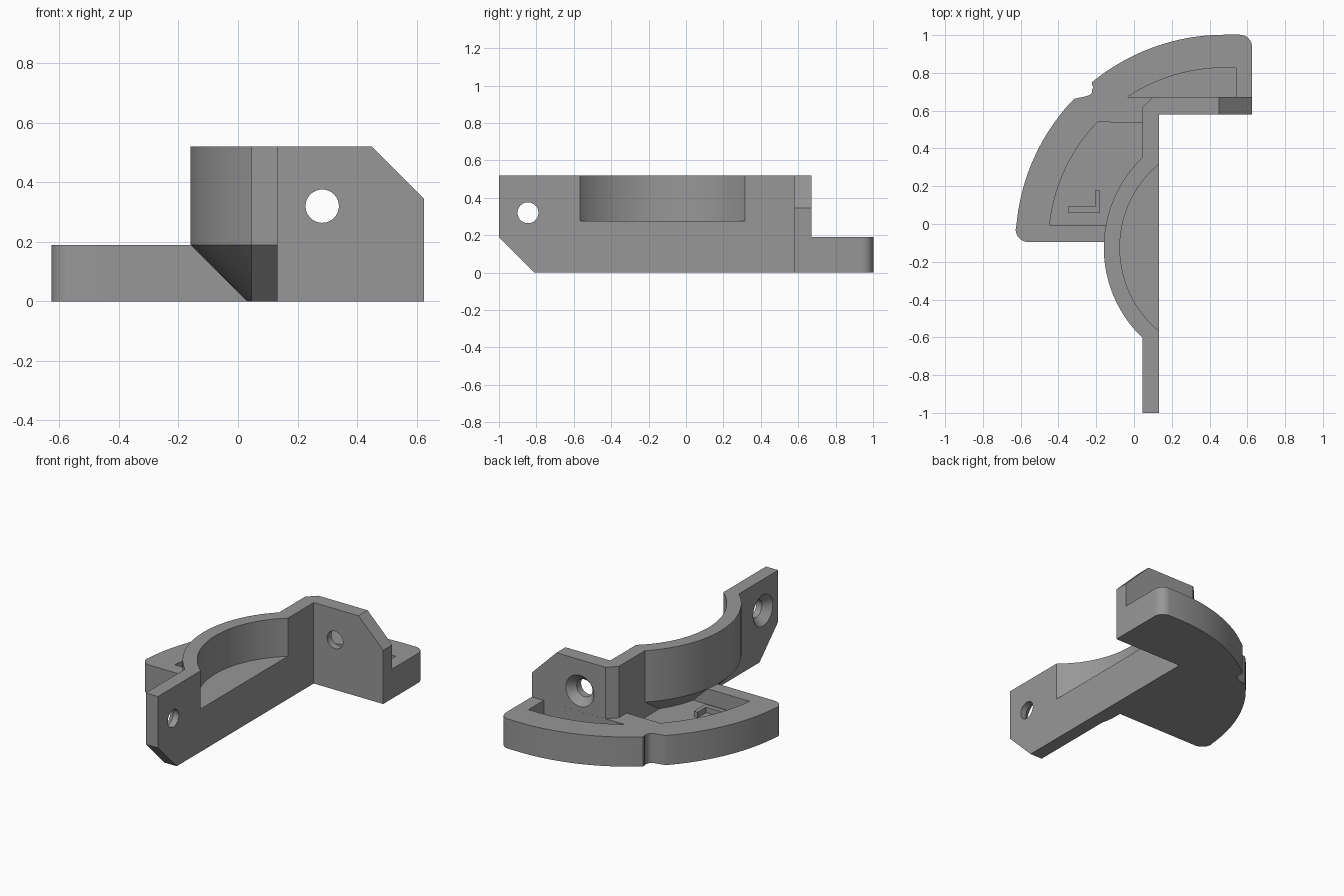
import bpy, bmesh, math
from mathutils import Vector, Matrix

if "Cube" in bpy.data.objects:
    bpy.data.objects.remove(bpy.data.objects["Cube"])

grey = bpy.data.materials.new("grey_plastic")
grey.diffuse_color = (0.31, 0.31, 0.31, 1)
grey.use_nodes = True
grey.node_tree.nodes["Principled BSDF"].inputs["Base Color"].default_value = grey.diffuse_color


def finish(name, bm):
    bmesh.ops.recalc_face_normals(bm, faces=bm.faces)
    mesh = bpy.data.meshes.new(name)
    bm.to_mesh(mesh)
    bm.free()
    mesh.materials.append(grey)
    obj = bpy.data.objects.new(name, mesh)
    bpy.context.collection.objects.link(obj)
    return obj


def prism(name, pts, lo, hi, axis="z"):
    """Extrude a 2D outline along an axis (x: pts are y,z; y: pts are x,z)."""
    place = {"z": lambda a, b, c: (a, b, c),
             "y": lambda a, b, c: (a, c, b),
             "x": lambda a, b, c: (c, a, b)}[axis]
    bm = bmesh.new()
    face = bm.faces.new([bm.verts.new(place(a, b, lo)) for a, b in pts])
    ext = bmesh.ops.extrude_face_region(bm, geom=[face])
    shift = Vector(place(0, 0, hi - lo))
    bmesh.ops.translate(bm, vec=shift, verts=[v for v in ext["geom"] if isinstance(v, bmesh.types.BMVert)])
    return finish(name, bm)


def arc(cx, cy, r, a0, a1, n):
    return [(cx + r * math.cos(math.radians(a0 + (a1 - a0) * i / n)),
             cy + r * math.sin(math.radians(a0 + (a1 - a0) * i / n))) for i in range(n + 1)]


def lathe(name, profile, matrix, n=48):
    """Closed solid of revolution from (radius, height) rings, placed by matrix."""
    bm = bmesh.new()
    rings = [[bm.verts.new((x, y, h)) for x, y in arc(0, 0, r, 0, 360, n)[:-1]] for r, h in profile]
    for a, b in zip(rings, rings[1:]):
        for i in range(n):
            bm.faces.new((a[i], a[(i + 1) % n], b[(i + 1) % n], b[i]))
    bm.faces.new(rings[0])
    bm.faces.new(rings[-1])
    bm.transform(matrix)
    return finish(name, bm)


def combine(obj, other, op):
    mod = obj.modifiers.new(op.lower(), "BOOLEAN")
    mod.operation, mod.object, mod.solver = op, other, "EXACT"
    bpy.context.view_layer.objects.active = obj
    bpy.ops.object.modifier_apply(modifier=mod.name)
    bpy.data.objects.remove(other)


H, T = 0.52, 0.19          # wall top, plate top
CX, CY, R = 0.48, -0.105, 1.107   # plate arc
FLOOR = 0.09

# Base plate: quarter disc with rounded corners and a notch in the rim
outline = [(0.13, -0.095)]
outline += arc(-0.56, -0.028, 0.067, 270, 183, 8)
outline += arc(CX, CY, R, 175, 138, 24)
outline += [(-0.315, 0.663), (-0.25, 0.677), (-0.232, 0.684), (-0.222, 0.697),
            (-0.221, 0.713), (-0.215, 0.725), (-0.222, 0.738)]
outline += arc(CX, CY, R, 129.3, 90, 26)
outline += arc(0.56, 0.937, 0.065, 90, 0, 8)
outline += [(0.625, 0.58), (0.13, 0.58)]
bracket = prism("bracket", outline, 0, T)

# Recesses in the plate
side = [(0.08, -0.005)] + arc(CX, CY, 0.932, 173.9, 136.3, 20) + [(0.08, 0.538)]
combine(bracket, prism("side_recess", side, FLOOR, 0.4), "DIFFERENCE")
rear = [(0.54, 0.672)] + arc(CX, CY, 0.932, 90, 123.4, 18)
rear = [(0.54, 0.672), (0.54, 0.827)] + rear[1:]
combine(bracket, prism("rear_recess", rear, FLOOR, 0.4), "DIFFERENCE")

# Raised L-shaped rib on the recess floor
rib = [(-0.35, 0.06), (-0.18, 0.06), (-0.18, 0.178), (-0.207, 0.178), (-0.207, 0.092), (-0.35, 0.092)]
combine(bracket, prism("floor_rib", rib, FLOOR - 0.02, FLOOR + 0.035), "UNION")

# Upright wall, L-shaped in plan
plan = [(0.045, -1), (0.132, -1), (0.132, 0.58), (0.625, 0.58), (0.625, 0.672), (0.10, 0.672), (0.045, 0.617)]
wall = prism("wall", plan, 0, H)
combine(wall, prism("top_chamfer", [(0.45, H), (0.70, 0.27), (0.70, 0.6), (0.45, 0.6)], 0.5, 0.8, "y"), "DIFFERENCE")
combine(wall, prism("foot_chamfer", [(-0.81, 0), (-1.06, 0.25), (-1.06, -0.1), (-0.81, -0.1)], 0, 0.3, "x"), "DIFFERENCE")

# Curved bulge with conical underside, trimmed flush with the wall
bulge = lathe("bulge", [(0.47, 0), (0.66, T), (0.66, H)], Matrix.Translation((0.5, -0.125, 0)), 96)
trim = prism("bulge_trim", [(0.132, -1.2), (1.4, -1.2), (1.4, 1.2), (0.132, 1.2)], -0.2, 0.8)
combine(bulge, trim, "DIFFERENCE")
combine(wall, bulge, "UNION")
seat = lathe("seat_cutter", [(0.575, 0.275), (0.575, 0.7)], Matrix.Translation((0.5, -0.125, 0)), 96)
combine(wall, seat, "DIFFERENCE")

# Countersunk screw holes, wide on the outer side
hole = [(0.056, -0.06), (0.056, 0.04), (0.1, 0.087), (0.1, 0.13)]
rear_m = Matrix.Translation((0.283, 0.585, 0.32)) @ Matrix.Rotation(math.radians(-90), 4, "X")
front_m = Matrix.Translation((0.132, -0.845, 0.32)) @ Matrix.Rotation(math.radians(-90), 4, "Y")
for m in (rear_m, front_m):
    combine(wall, lathe("screw_hole", hole, m, 40), "DIFFERENCE")

combine(bracket, wall, "UNION")
bpy.ops.object.select_all(action="DESELECT")
bracket.select_set(True)
bpy.context.view_layer.objects.active = bracket
bpy.ops.object.shade_smooth_by_angle(angle=math.radians(25))
